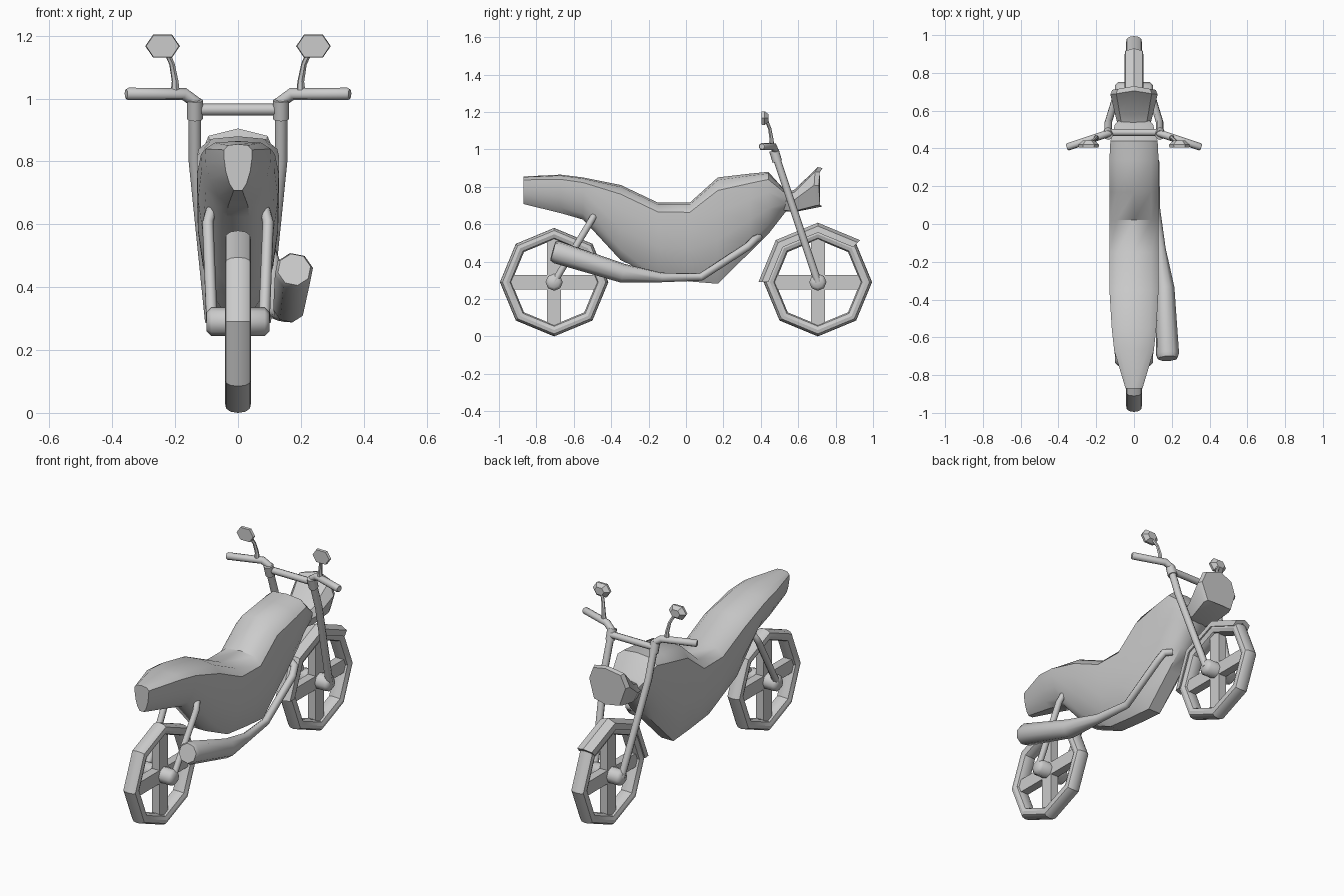
import bpy, bmesh, math
from mathutils import Vector

if "Cube" in bpy.data.objects:
    bpy.data.objects.remove(bpy.data.objects["Cube"], do_unlink=True)

GREY = (0.6, 0.6, 0.6, 1)
mat = bpy.data.materials.new("plain grey")
mat.use_nodes = True
mat.diffuse_color = GREY
mat.node_tree.nodes["Principled BSDF"].inputs["Base Color"].default_value = GREY


def loft(name, rings, closed=False, angle=35, wrap=True):
    """Skin a list of equal-length point rings; cap the ends unless closed."""
    bm = bmesh.new()
    vs = [[bm.verts.new(p) for p in ring] for ring in rings]
    n = len(vs[0])
    pairs = list(zip(vs, vs[1:])) + ([(vs[-1], vs[0])] if closed else [])
    for a, b in pairs:
        for i in range(n if wrap else n - 1):
            j = (i + 1) % n
            bm.faces.new((a[i], a[j], b[j], b[i]))
    if not closed and wrap:
        bm.faces.new(vs[0][::-1])
        bm.faces.new(vs[-1])
    bmesh.ops.recalc_face_normals(bm, faces=bm.faces[:])
    mesh = bpy.data.meshes.new(name)
    bm.to_mesh(mesh)
    bm.free()
    mesh.materials.append(mat)
    ob = bpy.data.objects.new(name, mesh)
    bpy.context.collection.objects.link(ob)
    bpy.ops.object.select_all(action='DESELECT')
    ob.select_set(True)
    bpy.context.view_layer.objects.active = ob
    bpy.ops.object.shade_smooth_by_angle(angle=math.radians(angle))
    return ob


def tube(name, path, radii, sides=8):
    """Pipe of varying radius along a path."""
    pts = [Vector(p) for p in path]
    if not isinstance(radii, list):
        radii = [radii] * len(pts)
    rings, side, old = [], None, None
    for i, p in enumerate(pts):
        steps = [(b - a).normalized() for a, b in zip(pts[max(i - 1, 0):], pts[max(i - 1, 0) + 1:i + 2])]
        t = sum(steps, Vector()).normalized()
        side = t.orthogonal().normalized() if side is None else old.rotation_difference(t) @ side
        old, up = t, t.cross(side)
        rings.append([p + radii[i] * (side * math.cos(a) + up * math.sin(a))
                      for a in (math.tau * k / sides for k in range(sides))])
    return loft(name, rings, angle=50)


def both_sides(name, path, radii, sides=8):
    for label, s in (("left", 1), ("right", -1)):
        tube(f"{label}_{name}", [(s * x, y, z) for x, y, z in path], radii, sides)


def box(name, centre, half):
    (cx, cy, cz), (hx, hy, hz) = centre, half
    loft(name, [[(cx + a * hx, cy + b * hy, cz + c * hz)
                 for a, c in ((-1, -1), (1, -1), (1, 1), (-1, 1))] for b in (-1, 1)])


def around(y, angles, profile):
    """Sweep an (x, radius) profile about a wheel axle."""
    return [[(x, y + r * math.cos(a), AXLE + r * math.sin(a)) for x, r in profile]
            for a in map(math.radians, angles)]


AXLE = 0.29
WHEEL_Y = 0.705

# Octagonal wheels with cross spokes and hubs
half = [(0.024, 0.286), (0.038, 0.276), (0.042, 0.256), (0.034, 0.236), (0.016, 0.228)]
tyre = [(0, 0.29)] + half + [(-x, r) for x, r in half[::-1]]
for label, y in (("front", WHEEL_Y), ("rear", -WHEEL_Y)):
    loft(label + "_wheel_rim", around(y, range(0, 360, 45), tyre), closed=True)
    box(label + "_level_spoke", (0, y, AXLE), (0.024, 0.24, 0.038))
    box(label + "_upright_spoke", (0, y, AXLE), (0.024, 0.038, 0.24))
    tube(label + "_hub", [(-0.1, y, AXLE), (-0.085, y, AXLE), (0.085, y, AXLE), (0.1, y, AXLE)],
         [0.03, 0.046, 0.046, 0.03])

# Front mudguard hugging the tyre
guard = [(-0.05, 0.265), (-0.046, 0.3), (0, 0.318), (0.046, 0.3), (0.05, 0.265),
         (0.044, 0.265), (0, 0.296), (-0.044, 0.265)]
loft("front_mudguard", around(WHEEL_Y, (45, 90, 135, 180), guard))

# Main body, tank and seat: stations of y, top, bottom, half width
section = [(0, 1), (0.7, 0.975), (1, 0.88), (0.98, 0.68), (0.86, 0.42), (0.6, 0.16), (0.3, 0.02)]
stations = [(-0.87, 0.855, 0.705, 0.045), (-0.67, 0.865, 0.655, 0.105), (-0.55, 0.85, 0.62, 0.118),
            (-0.35, 0.81, 0.40, 0.13), (-0.15, 0.715, 0.305, 0.13), (0.02, 0.715, 0.285, 0.13),
            (0.17, 0.85, 0.27, 0.13), (0.34, 0.87, 0.44, 0.13), (0.44, 0.88, 0.54, 0.125),
            (0.53, 0.78, 0.66, 0.1), (0.56, 0.73, 0.69, 0.07)]
outline = section + [(-x, z) for x, z in section[:0:-1]]
loft("body_tank_and_seat", [[(x * w, y, lo + z * (hi - lo)) for x, z in outline]
                            for y, hi, lo, w in stations], angle=40)

# Headlight shell, flaring towards its slightly bowed face
lamp = [(0, 1), (0.75, 0.89), (1, 0.55), (0.7, 0.04), (0, 0), (-0.7, 0.04), (-1, 0.55), (-0.75, 0.89)]
flare = [(0.52, 0.76, 0.67, 0.085), (0.58, 0.785, 0.665, 0.1), (0.685, 0.905, 0.69, 0.125),
         (0.71, 0.9, 0.695, 0.115)]
loft("headlight", [[(x * w, y + (0.02 * (1 - abs(x)) if y > 0.6 else 0), lo + z * (hi - lo))
                    for x, z in lamp] for y, hi, lo, w in flare], angle=30)

# Front fork, clamps and rear struts
both_sides("fork_leg", [(0.137, 0.48, 0.965), (0.137, 0.535, 0.8), (0.085, 0.705, 0.29)], 0.02)
both_sides("fork_clamp", [(0.137, 0.47, 0.995), (0.137, 0.488, 0.935)], 0.026)
both_sides("rear_strut", [(0.05, -0.47, 0.655), (0.088, -0.495, 0.64), (0.096, -0.515, 0.605),
                          (0.083, -0.705, 0.29)], 0.018)

# Handlebar and grips
tube("handlebar_crossbar", [(-0.14, 0.485, 0.965), (0.14, 0.485, 0.965)], 0.019)
both_sides("handlebar_grip", [(0.13, 0.48, 0.985), (0.172, 0.468, 1.015), (0.35, 0.408, 1.015),
                              (0.356, 0.406, 1.015)], [0.018, 0.02, 0.02, 0.015])

# Mirrors: curved stalks with six-sided heads
both_sides("mirror_stalk", [(0.2, 0.457, 1.02), (0.2, 0.457, 1.055), (0.21, 0.448, 1.11),
                            (0.23, 0.43, 1.155)], [0.015, 0.011, 0.009, 0.009], 6)
head = [(-0.055, 0), (-0.03, 0.037), (0.03, 0.037), (0.055, 0), (0.03, -0.037), (-0.03, -0.037)]
for label, s in (("left", 1), ("right", -1)):
    loft(label + "_mirror_head", [[(s * 0.24 + x * k, y, 1.167 + z * k) for x, z in head]
                                  for y, k in ((0.405, 0.95), (0.42, 1), (0.442, 0.55))])

# Exhaust pipe swelling into its silencer
tube("exhaust", [(0.06, 0.39, 0.53), (0.1, 0.37, 0.52), (0.113, 0.33, 0.48), (0.118, 0.08, 0.318),
                 (0.142, -0.13, 0.315), (0.163, -0.34, 0.338), (0.178, -0.69, 0.45), (0.179, -0.712, 0.456)],
     [0.02, 0.021, 0.021, 0.021, 0.026, 0.052, 0.062, 0.053])
